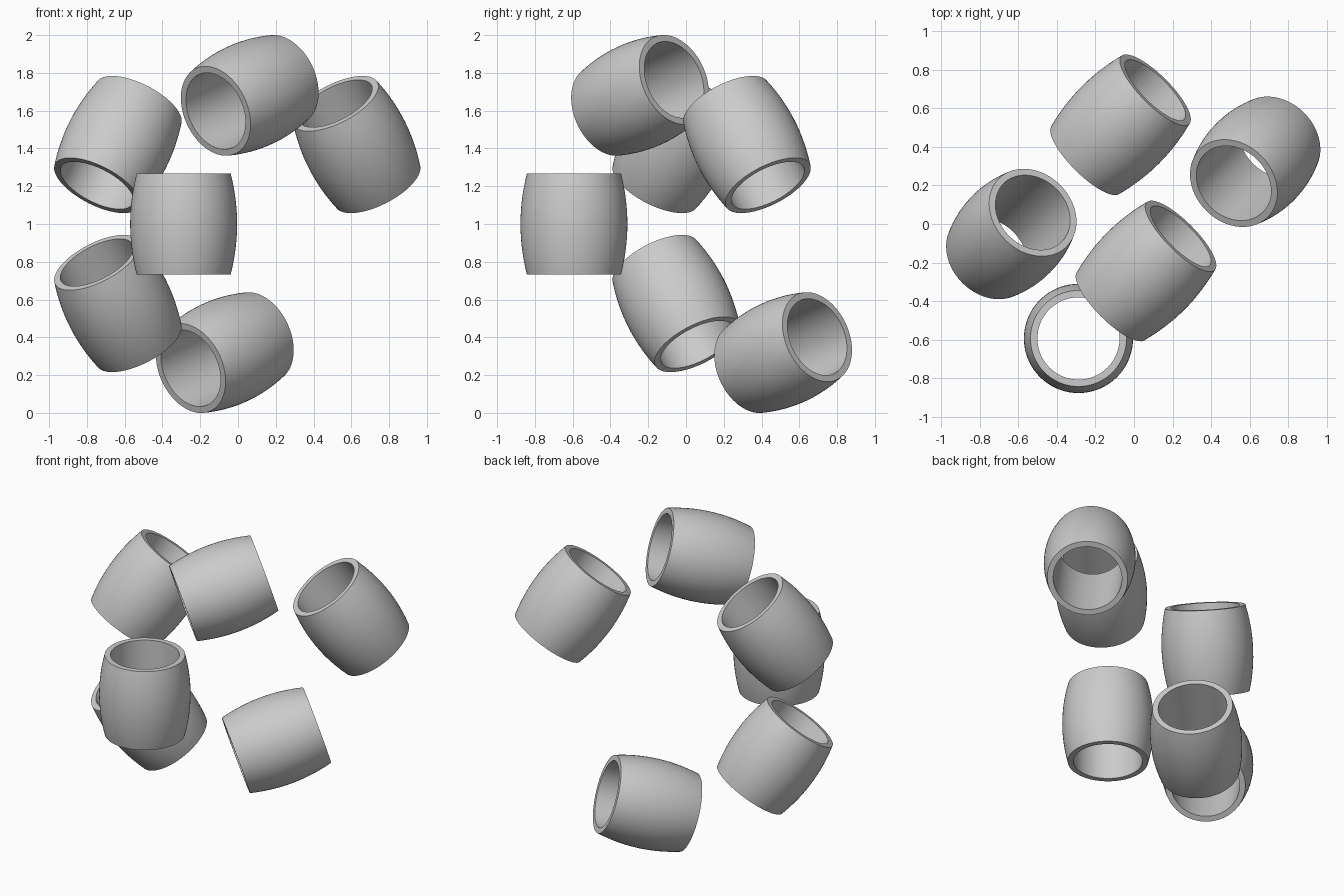
import bpy, math
from mathutils import Vector

cube = bpy.data.objects.get("Cube")
if cube:
    bpy.data.objects.remove(cube, do_unlink=True)

HALF, BULGE, END, BORE = 0.268, 0.283, 0.249, 0.213
SIDES, STEPS = 72, 16

# Single matt grey material
grey = bpy.data.materials.new("light_grey")
grey.use_nodes = True
colour = (0.6, 0.6, 0.6, 1)
grey.diffuse_color = colour
grey.node_tree.nodes["Principled BSDF"].inputs["Base Color"].default_value = colour

# Cross-section: bulging outer wall, flat rims, straight bore
profile = []
for i in range(STEPS + 1):
    t = 2 * i / STEPS - 1
    profile.append((BULGE - (BULGE - END) * t * t, HALF * t))
profile += [(BORE, HALF), (BORE, -HALF)]

# Revolve the closed section into a barrel mesh
count = len(profile)
verts, faces = [], []
for s in range(SIDES):
    a = math.tau * s / SIDES
    verts += [(r * math.cos(a), r * math.sin(a), z) for r, z in profile]
    n = (s + 1) % SIDES
    for j in range(count):
        k = (j + 1) % count
        faces.append((s * count + j, n * count + j, n * count + k, s * count + k))
mesh = bpy.data.meshes.new("barrel")
mesh.from_pydata(verts, [], faces)
mesh.materials.append(grey)

# Two parallel rings of barrels, each barrel tangent to its ring
along = Vector((1, 1, 0)).normalized()
across = Vector((1, -1, 0)).normalized()
up = Vector((0, 0, 1))
RADIUS = 0.716
rings = {"front": (0.216, (36, 108, 180)), "back": (-0.413, (144, 216, 288))}

bpy.ops.object.select_all(action="DESELECT")
for ring, (offset, angles) in rings.items():
    for number, angle in enumerate(angles, 1):
        a = math.radians(angle)
        barrel = bpy.data.objects.new(f"{ring}_barrel_{number}", mesh)
        bpy.context.collection.objects.link(barrel)
        barrel.location = (along * (0.093 + RADIUS * math.cos(a)) + across * offset
                           + up * (1 + RADIUS * math.sin(a)))
        tangent = up * math.cos(a) - along * math.sin(a)
        barrel.rotation_euler = tangent.to_track_quat("Z", "Y").to_euler()

# Smooth walls with crisp rims
barrel.select_set(True)
bpy.context.view_layer.objects.active = barrel
bpy.ops.object.shade_smooth_by_angle(angle=math.radians(30))
